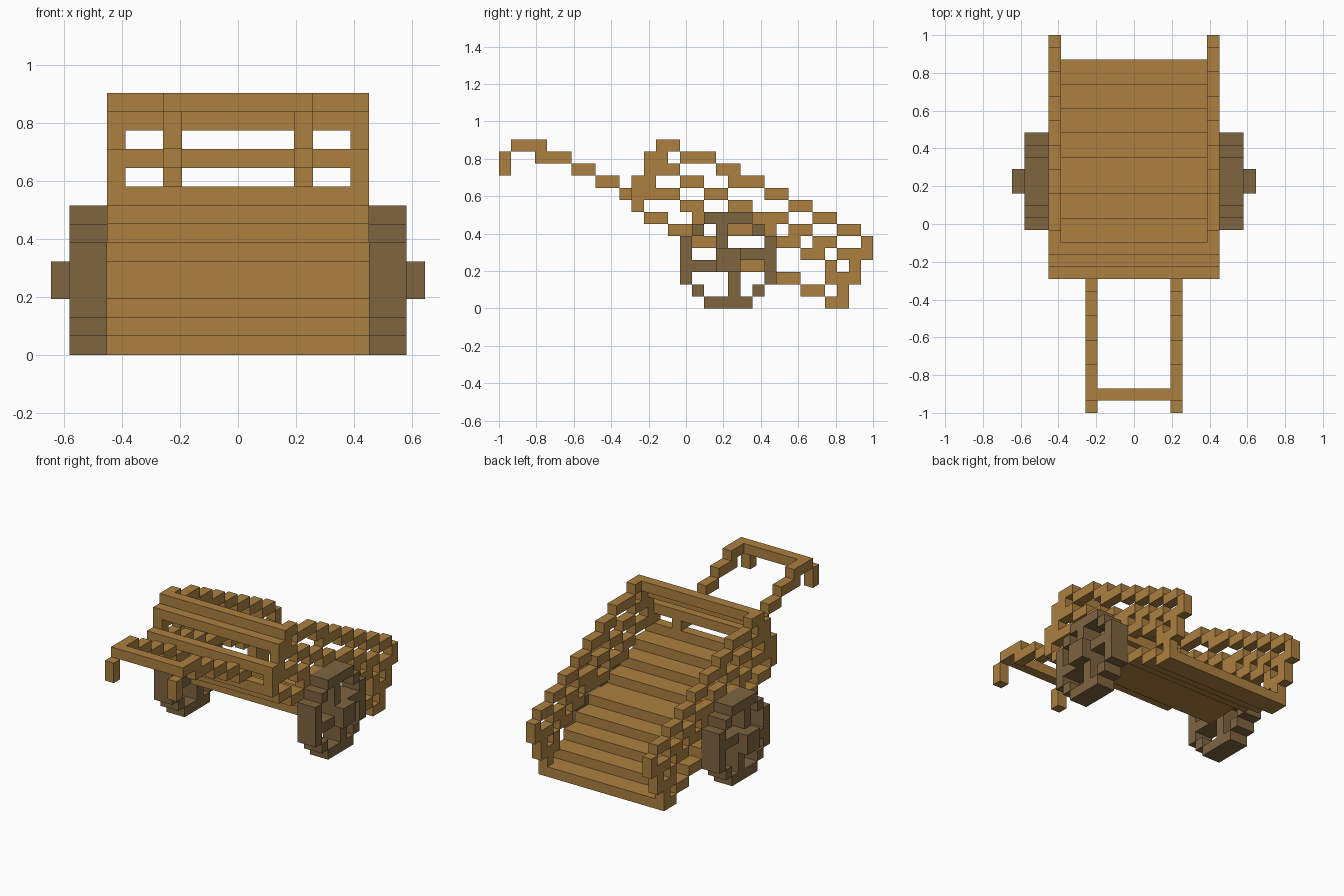
import bpy, bmesh, math
from mathutils import Vector

if "Cube" in bpy.data.objects:
    bpy.data.objects.remove(bpy.data.objects["Cube"])

U = 2 / 31  # block size: the cart is 31 blocks long


def material(name, rgb):
    m = bpy.data.materials.new(name)
    m.diffuse_color = (*rgb, 1)
    m.use_nodes = True
    m.node_tree.nodes["Principled BSDF"].inputs["Base Color"].default_value = m.diffuse_color
    return m


WOOD = material("wood", (0.413, 0.216, 0.051))
DARK = material("dark wood", (0.209, 0.130, 0.051))


def box(x0, x1, y0, y1, z0, z1):
    """Block cells filling the given ranges (end excluded)."""
    return {(x, y, z) for x in range(x0, x1) for y in range(y0, y1) for z in range(z0, z1)}


def rail(x0, x1, steps):
    """Stepped beam: each step is (level, start, end)."""
    return set().union(*(box(x0, x1, a, b, z, z + 1) for z, a, b in steps))


def mirror(cells):
    return cells | {(-1 - x, y, z) for x, y, z in cells}


def build(name, cells, mat):
    """Make a mesh from the exposed faces of the cells, joined into flat panels."""
    bm = bmesh.new()
    for c in cells:
        for axis in range(3):
            for s in (0, 1):
                n = list(c)
                n[axis] += 2 * s - 1
                if tuple(n) in cells:
                    continue
                a, b = (axis + 1) % 3, (axis + 2) % 3
                corners = [(0, 0), (1, 0), (1, 1), (0, 1)]
                if s == 0:
                    corners.reverse()
                verts = []
                for p, q in corners:
                    v = Vector(c)
                    v[axis] += s
                    v[a] += p
                    v[b] += q
                    verts.append(bm.verts.new((v.x * U, v.y * U - 1, v.z * U)))
                bm.faces.new(verts)
    bmesh.ops.remove_doubles(bm, verts=bm.verts, dist=1e-4)
    bmesh.ops.dissolve_limit(bm, angle_limit=math.radians(1), verts=bm.verts, edges=bm.edges)
    me = bpy.data.meshes.new(name)
    bm.to_mesh(me)
    bm.free()
    me.materials.append(mat)
    ob = bpy.data.objects.new(name, me)
    bpy.context.collection.objects.link(ob)


# Sloping floor, thicker over the wheels
build("floor", rail(-7, 7, [(8, 11, 12), (7, 12, 14), (6, 14, 16), (5, 16, 18), (4, 18, 21),
                            (3, 18, 23), (2, 23, 25), (1, 25, 27), (0, 27, 29)]), WOOD)

# Side rails, three on each side
build("top_rails", mirror(rail(6, 7, [(13, 14, 15), (12, 15, 18), (11, 18, 20), (10, 19, 22),
                                      (9, 22, 24), (8, 24, 26), (7, 26, 28), (6, 28, 30)])), WOOD)
build("middle_rails", mirror(rail(6, 7, [(11, 13, 15), (10, 15, 17), (9, 17, 19), (8, 19, 21),
                                         (7, 21, 24), (6, 24, 26), (5, 26, 28), (4, 28, 29)])), WOOD)
build("lower_rails", mirror(rail(6, 7, [(9, 12, 15), (8, 15, 17), (7, 16, 19), (6, 19, 23),
                                        (5, 23, 25), (4, 25, 27), (3, 27, 28)])), WOOD)

# Leaning posts at both ends of the sides
build("end_posts", mirror(rail(6, 7, [(5, 30, 31), (4, 29, 31), (3, 29, 30),
                                      (2, 27, 30), (1, 28, 29)])), WOOD)
build("front_posts", mirror(rail(6, 7, [(9, 11, 12), (11, 12, 13), (12, 13, 14), (10, 12, 13)])), WOOD)

# Crossbars of the front panel
build("front_crossbars", rail(-7, 7, [(10, 11, 12), (12, 12, 13), (13, 13, 14)]), WOOD)

# Pull handle: two arms, hanging grips and a crossbar
arm = rail(3, 4, [(9, 10, 12), (10, 8, 10), (11, 6, 8), (12, 3, 6), (13, 1, 4)])
build("handle", mirror(arm | box(3, 4, 0, 1, 11, 13) | box(0, 4, 1, 2, 13, 14)), WOOD)

# Wheels: rim and spokes from one quarter turned four times, plus hub
quarter = ([(y, 7) for y in range(17, 21)] + [(21, 6), (18, 5), (18, 6)])
wheel = set()
for _ in range(4):
    wheel |= {(x, y, z) for x in (7, 8) for y, z in quarter}
    quarter = [(15 + z, 22 - y) for y, z in quarter]
build("wheels", mirror(wheel | box(7, 10, 18, 20, 3, 5)), DARK)
